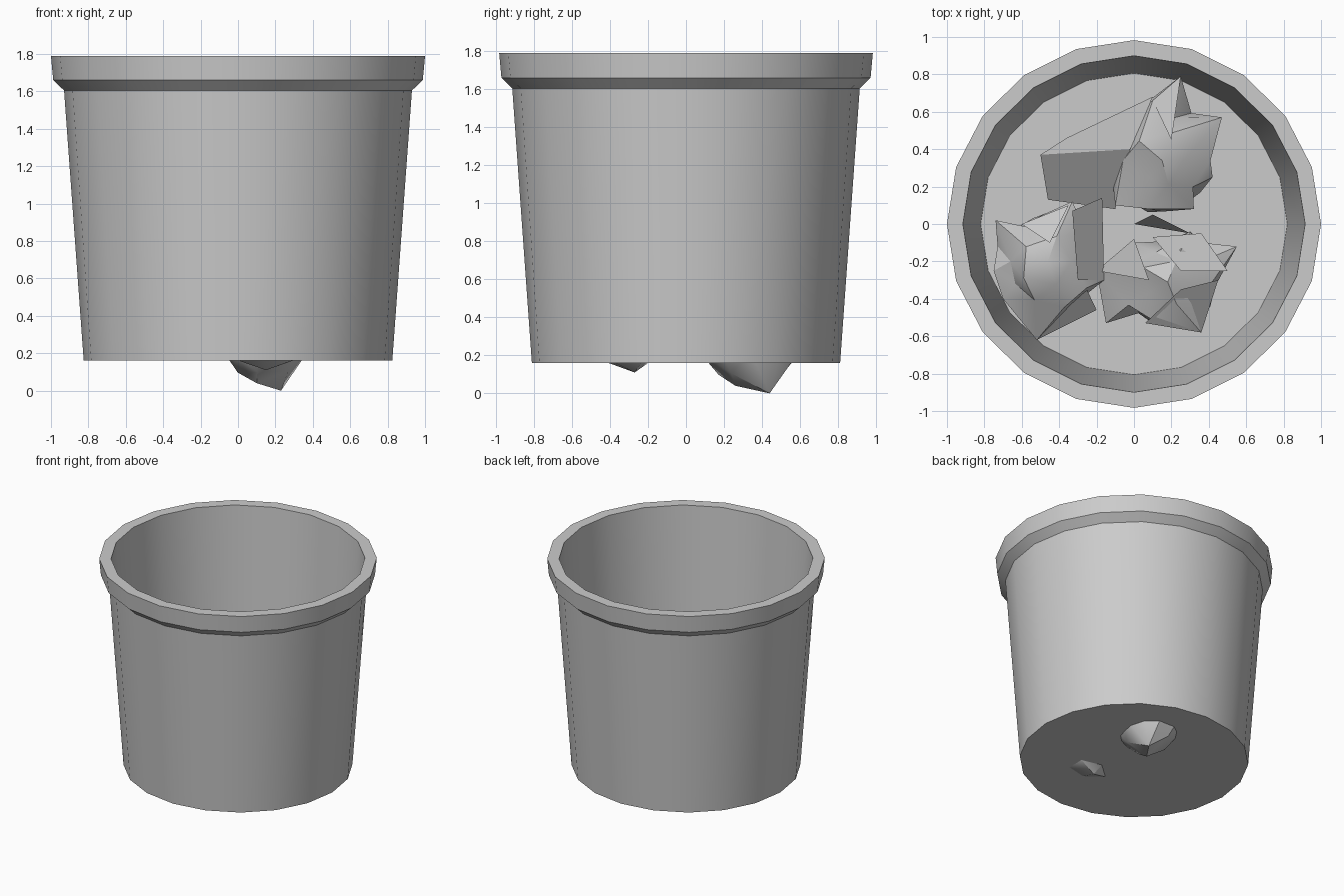
import bpy, bmesh, math, random
from mathutils import Vector

if "Cube" in bpy.data.objects:
    bpy.data.objects.remove(bpy.data.objects["Cube"])


def finish(name, bm, angle):
    bmesh.ops.recalc_face_normals(bm, faces=bm.faces)
    me = bpy.data.meshes.new(name)
    bm.to_mesh(me)
    bm.free()
    ob = bpy.data.objects.new(name, me)
    bpy.context.collection.objects.link(ob)
    bpy.context.view_layer.objects.active = ob
    ob.select_set(True)
    bpy.ops.object.shade_smooth_by_angle(angle=math.radians(angle))
    ob.select_set(False)
    return ob


# Bin: 20-sided lathe, outside wall, stepped rim, inside wall, floor
def bin_body():
    bm = bmesh.new()
    n = 20
    profile = [(.825, .16), (.93, 1.605), (.988, 1.66), (1.0, 1.79),
               (.915, 1.79), (.82, .17)]
    rings = [[bm.verts.new((r * math.cos(2 * math.pi * i / n),
                            .983 * r * math.sin(2 * math.pi * i / n), z))
              for i in range(n)] for r, z in profile]
    for a, b in zip(rings, rings[1:]):
        for i in range(n):
            j = (i + 1) % n
            bm.faces.new((a[i], a[j], b[j], b[i]))
    bm.faces.new(rings[0])
    bm.faces.new(rings[-1])
    return finish("waste_bin", bm, 35)


# Crumpled paper: dented ball with pulled-out corners and loose flaps
def paper_ball(name, centre, size, seed, corners, flaps):
    rnd = random.Random(seed)
    c = Vector(centre)
    bm = bmesh.new()
    bmesh.ops.create_icosphere(bm, subdivisions=2, radius=1)
    for v in bm.verts:
        k = rnd.uniform(.72, 1.0) if v.co.z > -.3 else rnd.uniform(.93, 1.0)
        v.co = c + Vector([v.co[i] * size[i] * k for i in range(3)])
    used = set()
    for p in corners:
        p = Vector(p)
        v = min((v for v in bm.verts if v not in used),
                key=lambda v: (v.co - p).length)
        v.co = p
        used.add(v)
    for flap in flaps:
        bm.faces.new([bm.verts.new(p) for p in flap])
    finish(name, bm, 30)


bin_body()

paper_ball("paper_ball_back", (.15, .34, .40), (.29, .34, .36), 3,
           [(.25, .79, .5), (.47, .57, .55), (.42, .25, .5), (.23, .44, 0),
            (.1, .26, .04), (.32, .08, .5), (-.1, .1, .5), (.1, .66, .62)],
           [[(-.5, .37, .45), (-.36, .46, .55), (.1, .68, .6), (-.02, .4, .62)],
            [(-.5, .37, .45), (-.02, .4, .62), (-.1, .08, .35), (-.46, .13, .3)],
            [(.1, .66, .62), (.25, .79, .5), (.2, .45, .72)],
            [(.1, .05, .6), (.0, .0, .3), (.3, -.05, .3)]])

paper_ball("paper_ball_left", (-.46, -.2, .46), (.31, .29, .3), 8,
           [(-.74, .02, .5), (-.75, -.25, .5), (-.52, -.62, .45),
            (-.16, -.3, .5), (-.33, .12, .6), (-.7, -.4, .5)],
           [[(-.33, .07, .72), (-.17, .14, .66), (-.16, -.3, .5), (-.3, -.3, .68)],
            [(-.52, -.62, .45), (-.2, -.46, .45), (-.3, -.25, .65)],
            [(-.6, .0, .68), (-.35, .1, .7), (-.45, -.1, .74)]])

paper_ball("paper_ball_right", (.18, -.31, .4), (.32, .26, .29), 14,
           [(.55, -.12, .5), (.36, -.58, .5), (-.15, -.53, .4),
            (-.2, -.25, .5), (.3, -.04, .55), (.15, -.27, .11)],
           [[(.1, -.07, .6), (.36, -.05, .65), (.5, -.25, .55), (.25, -.25, .7)],
            [(.06, -.53, .55), (.36, -.58, .5), (.45, -.3, .62), (.25, -.35, .68)],
            [(-.2, -.25, .5), (.0, -.08, .64), (.08, -.3, .7)]])
